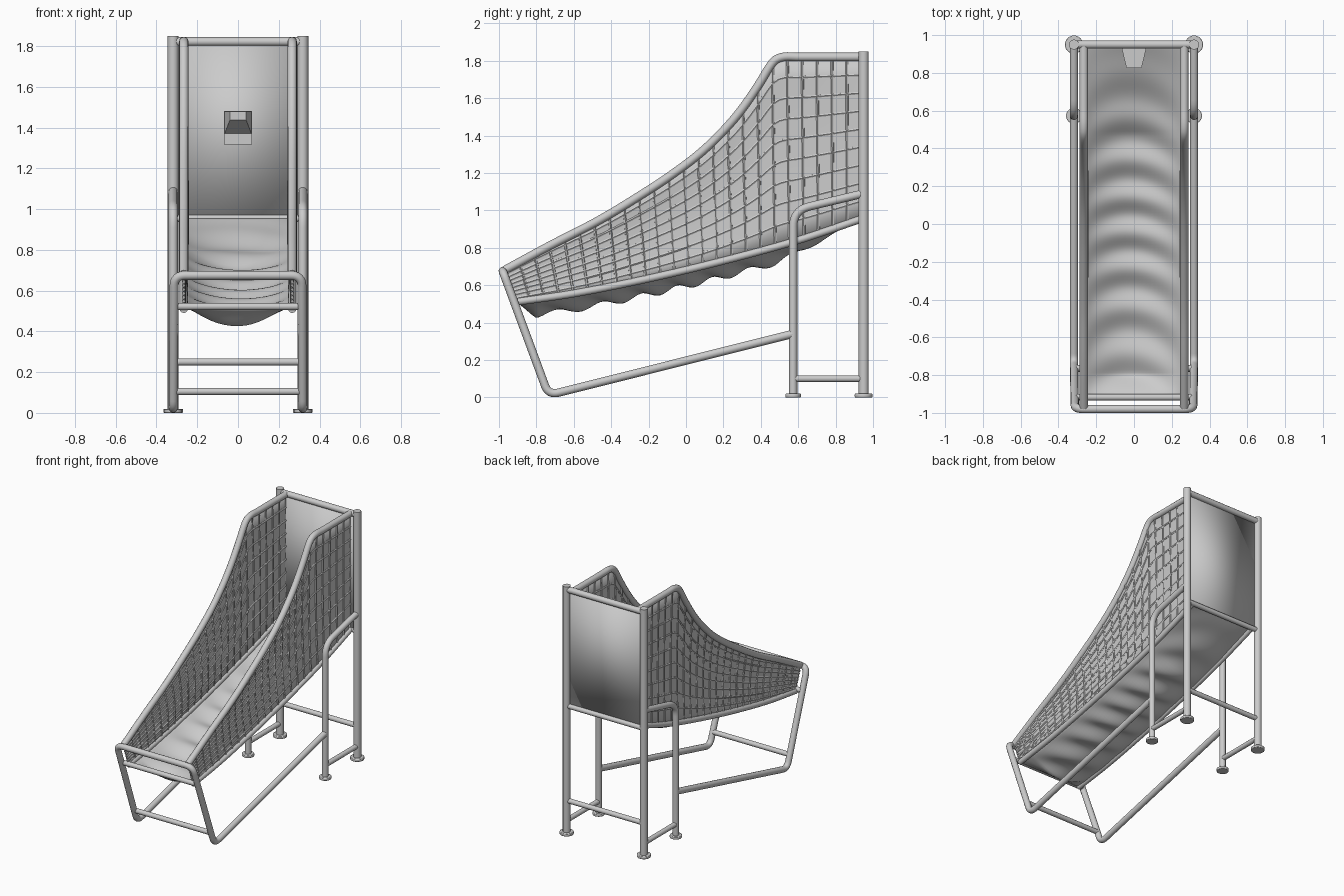
import bpy, math
from mathutils import Vector

if "Cube" in bpy.data.objects:
    bpy.data.objects.remove(bpy.data.objects["Cube"])

TOP = [(-0.97, 0.68), (-0.73, 0.81), (-0.46, 0.95), (-0.245, 1.08), (-0.085, 1.185), (0.08, 1.31),
       (0.19, 1.415), (0.29, 1.53), (0.40, 1.69), (0.445, 1.765), (0.475, 1.802), (0.52, 1.82),
       (0.6, 1.82), (0.94, 1.82)]
LOW = [(-0.91, 0.51), (-0.6, 0.555), (-0.2, 0.635), (0.2, 0.73), (0.6, 0.84), (0.94, 0.955)]


def height(table, y):
    """Smooth height along a rail profile."""
    n = len(table)
    slope = lambda i: (table[i + 1][1] - table[i][1]) / (table[i + 1][0] - table[i][0])
    tangent = lambda i: (slope(max(i - 1, 0)) + slope(min(i, n - 2))) / 2
    i = max([k for k in range(n - 1) if table[k][0] <= y] or [0])
    (y0, z0), (y1, z1) = table[i], table[i + 1]
    h = y1 - y0
    t = (y - y0) / h
    return ((2*t**3 - 3*t*t + 1) * z0 + (t**3 - 2*t*t + t) * h * tangent(i)
            + (3*t*t - 2*t**3) * z1 + (t**3 - t*t) * h * tangent(i + 1))


def rail(table, t):
    y = table[0][0] + t * (table[-1][0] - table[0][0])
    return Vector((0.266, y, height(table, y)))


def net_point(s, t):
    """Point on the right side net: s goes up, t goes back; it sags inward."""
    p = rail(LOW, t).lerp(rail(TOP, t), s)
    p.x -= 0.018 * math.sin(math.pi * s) * math.sin(math.pi * t)
    return p


def flip(path):
    return [Vector((-p[0], p[1], p[2])) for p in path]


def rounded(path, r):
    """Replace inner corners of a path by arcs."""
    path = [Vector(p) for p in path]
    out = [path[0]]
    for a, b, c in zip(path, path[1:], path[2:]):
        p, q = b + (a - b).normalized() * r, b + (c - b).normalized() * r
        for k in range(9):
            u = k / 8
            out.append(p.lerp(b, u).lerp(b.lerp(q, u), u))
    return out + [path[-1]]


def smooth(ob):
    bpy.ops.object.select_all(action='DESELECT')
    ob.select_set(True)
    bpy.context.view_layer.objects.active = ob
    if ob.type == 'CURVE':
        bpy.ops.object.convert(target='MESH')
    bpy.ops.object.shade_smooth_by_angle(angle=math.radians(50))


def tubes(name, paths, r, res=4, mirror=False):
    cu = bpy.data.curves.new(name, 'CURVE')
    cu.dimensions = '3D'
    cu.bevel_depth, cu.bevel_resolution, cu.use_fill_caps = r, res, True
    for path in paths + ([flip(p) for p in paths] if mirror else []):
        sp = cu.splines.new('POLY')
        sp.points.add(len(path) - 1)
        for pt, co in zip(sp.points, path):
            pt.co = (*co, 1)
    ob = bpy.data.objects.new(name, cu)
    bpy.context.collection.objects.link(ob)
    smooth(ob)


def mesh(name, verts, faces):
    me = bpy.data.meshes.new(name)
    me.from_pydata([tuple(v) for v in verts], [], faces)
    ob = bpy.data.objects.new(name, me)
    bpy.context.collection.objects.link(ob)
    return ob


def sheet(name, f, nu, nv):
    verts = [f(i / nu, j / nv) for i in range(nu + 1) for j in range(nv + 1)]
    w = nv + 1
    ob = mesh(name, verts, [(i*w + j, i*w + w + j, i*w + w + j + 1, i*w + j + 1)
                            for i in range(nu) for j in range(nv)])
    mod = ob.modifiers.new("thickness", 'SOLIDIFY')
    mod.thickness, mod.offset = 0.004, 0
    smooth(ob)


X, BACK, MID = 0.318, 0.95, 0.573

# Back posts, middle legs and feet
tubes("back_post", [[(X, BACK, 0.01), (X, BACK, 1.85)]], 0.027, mirror=True)
tubes("middle_leg", [rounded([(X, MID, 0.01), (X, MID, 1.0), (X, BACK - 0.01, 1.088)], 0.09)],
      0.022, mirror=True)
for label, y, r in (("back_foot", BACK, 0.048), ("middle_foot", MID, 0.042)):
    for x in (-X, X):
        bpy.ops.mesh.primitive_cylinder_add(vertices=24, radius=r, depth=0.02, location=(x, y, 0.01))
        foot = bpy.context.object
        foot.name = label
        bev = foot.modifiers.new("edge", 'BEVEL')
        bev.width, bev.segments = 0.004, 2
        smooth(foot)

# Front frame: one bent pipe from both middle legs down, up and across the front
half = [(X, MID, 0.34), (X, -0.735, 0.012), (X - 0.005, -0.98, 0.675)]
tubes("front_frame", [rounded(half + flip(half)[::-1], 0.055)], 0.022)

# Straight braces
tubes("side_brace", [[(X, MID, 0.1), (X, BACK, 0.1)]], 0.018, mirror=True)
for name, y, z, r in (("rear_crossbar", BACK, 0.25, 0.018), ("front_crossbar", -0.765, 0.105, 0.018),
                      ("bed_front_bar", -0.917, 0.522, 0.018), ("back_top_bar", BACK, 1.822, 0.022),
                      ("back_bottom_bar", BACK, 0.955, 0.018)):
    tubes(name, [[(-X + 0.01, y, z), (X - 0.01, y, z)]], r)

# Upper and lower side rails
tubes("upper_rail", [[rail(TOP, k / 120) for k in range(121)]], 0.023, mirror=True)
tubes("lower_rail", [[rail(LOW, k / 40) for k in range(41)]], 0.02, mirror=True)

# Side sheets with rope netting
for label, sign in (("right_side_sheet", 1), ("left_side_sheet", -1)):
    sheet(label, lambda u, v: Vector((sign, 1, 1)) * net_point(v, u), 90, 8)
ropes = [[net_point(k / 12, s / 24) for k in range(13)] for s in range(1, 24)]
ropes += [[net_point(s / 9, k / 60) for k in range(61)] for s in range(1, 9)]
tubes("side_netting", ropes, 0.008, res=1, mirror=True)


# Sagging cloth bed with crescent folds
def bed(u, v):
    x = 2 * u - 1
    p = rail(LOW, v)
    arch = 1 - x * x
    ends = min(1, v / 0.06, (1 - v) / 0.25)
    fold = math.sin(29 * (p.y + 0.1 * x * x) + 1.2 * math.sin(4 * p.y) + 0.8 * x)
    p.z -= arch * ends * (0.085 + 0.016 * fold)
    p.x = 0.262 * x
    return p


sheet("cloth_bed", lambda u, v: bed(u, v), 24, 120)


# Back board
sheet("back_board", lambda u, v: Vector((0.6 * (u - 0.5), 0.945, 0.955 + 0.865 * v)), 1, 1)

# Score sensor: plate with a tapered housing
Y0, Y1 = 0.943, 0.825
mesh("sensor_housing",
     [(-0.068, Y0, 1.365), (0.068, Y0, 1.365), (0.068, Y0, 1.48), (-0.068, Y0, 1.48),
      (-0.04, Y1, 1.437), (0.04, Y1, 1.437), (0.04, Y1, 1.48), (-0.04, Y1, 1.48)],
     [(0, 1, 2, 3), (4, 7, 6, 5), (0, 4, 5, 1), (1, 5, 6, 2), (2, 6, 7, 3), (3, 7, 4, 0)])
bpy.ops.mesh.primitive_cube_add(size=1, location=(0, 0.938, 1.399))
bpy.context.object.name = "sensor_plate"
bpy.context.object.scale = (0.138, 0.012, 0.165)

for ob in bpy.data.objects:
    ob.select_set(False)
